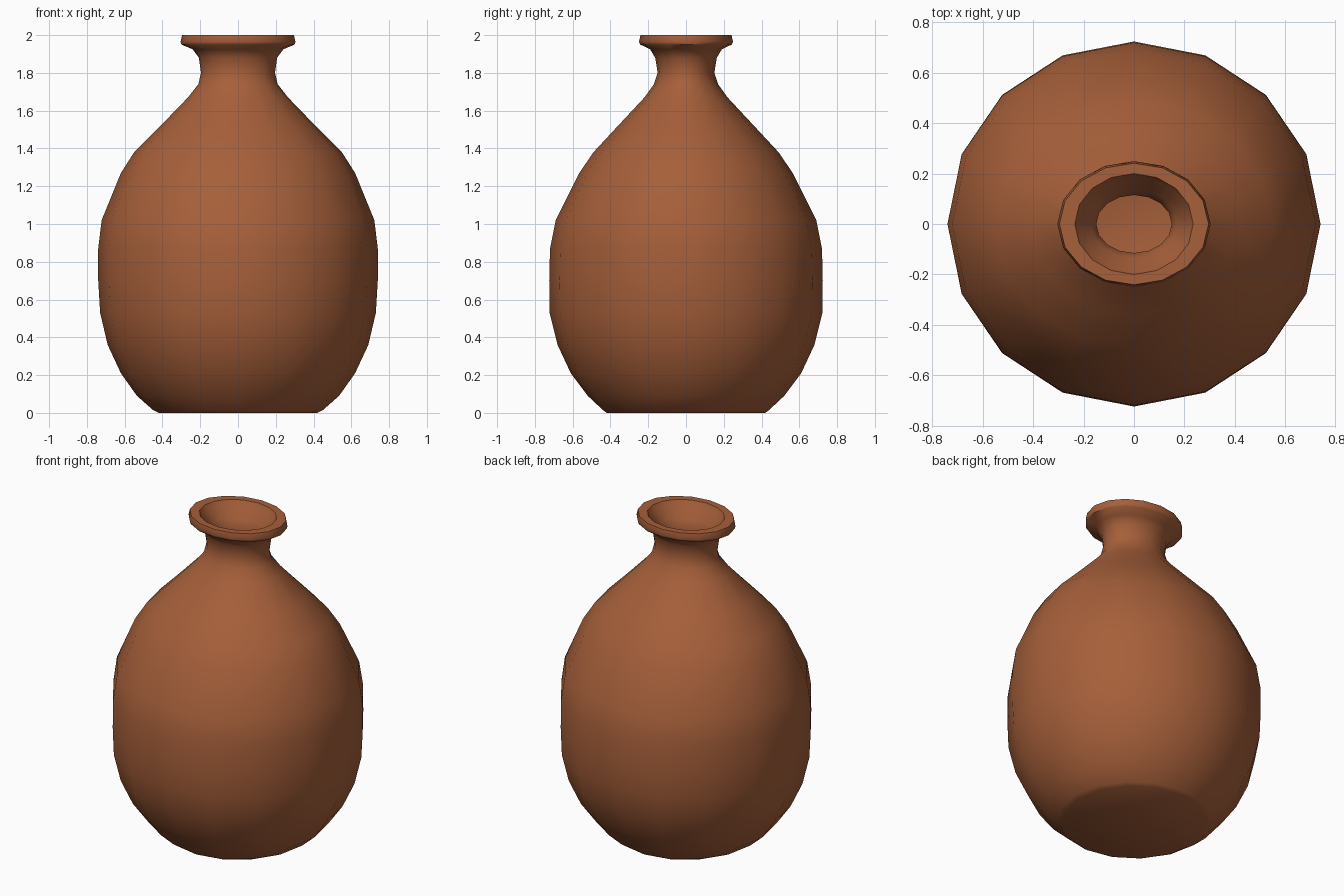
import bpy, bmesh, math

SIDES = 16

# Outer profile from base to lip: (x radius, y radius, z)
outer = [
    (0.42, 0.42, 0.0), (0.45, 0.44, 0.015), (0.535, 0.52, 0.09),
    (0.62, 0.61, 0.21), (0.69, 0.68, 0.36), (0.73, 0.722, 0.53),
    (0.74, 0.724, 0.70), (0.74, 0.72, 0.87), (0.722, 0.69, 1.02),
    (0.62, 0.565, 1.27), (0.55, 0.49, 1.38), (0.41, 0.36, 1.52),
    (0.265, 0.22, 1.67), (0.21, 0.17, 1.74), (0.196, 0.15, 1.80),
    (0.207, 0.163, 1.88), (0.24, 0.19, 1.925), (0.30, 0.242, 1.95),
    (0.304, 0.249, 1.965), (0.296, 0.241, 2.0),
]
# Inner profile from lip down to the inside floor
inner = [
    (0.235, 0.20, 2.0), (0.222, 0.187, 1.975), (0.172, 0.136, 1.91),
    (0.15, 0.115, 1.86), (0.15, 0.115, 1.79), (0.168, 0.128, 1.72),
    (0.225, 0.18, 1.64), (0.37, 0.32, 1.49), (0.51, 0.45, 1.35),
    (0.575, 0.52, 1.25), (0.672, 0.64, 1.01), (0.69, 0.67, 0.86),
    (0.69, 0.674, 0.70), (0.68, 0.672, 0.54), (0.645, 0.635, 0.385),
    (0.58, 0.57, 0.24), (0.50, 0.485, 0.125), (0.42, 0.42, 0.05),
]


def ring(bm, rx, ry, z):
    angles = [2 * math.pi * i / SIDES for i in range(SIDES)]
    return [bm.verts.new((rx * math.cos(a), ry * math.sin(a), z)) for a in angles]


# Vase body: one closed shell lofted through all the rings
bm = bmesh.new()
rings = [ring(bm, *p) for p in outer + inner]
for a, b in zip(rings, rings[1:]):
    for i in range(SIDES):
        j = (i + 1) % SIDES
        bm.faces.new((a[i], a[j], b[j], b[i]))
bm.faces.new(list(reversed(rings[0])))   # underside
bm.faces.new(rings[-1])                  # inside floor
bmesh.ops.recalc_face_normals(bm, faces=bm.faces)

mesh = bpy.data.meshes.new("vase")
bm.to_mesh(mesh)
bm.free()
vase = bpy.data.objects.new("vase", mesh)
bpy.context.collection.objects.link(vase)

# Terracotta colour
clay = bpy.data.materials.new("terracotta")
clay.diffuse_color = (0.38, 0.115, 0.042, 1)
mesh.materials.append(clay)

# Smooth shading with the foot edge kept sharp
bpy.context.view_layer.objects.active = vase
vase.select_set(True)
bpy.ops.object.shade_smooth_by_angle(angle=math.radians(50))
